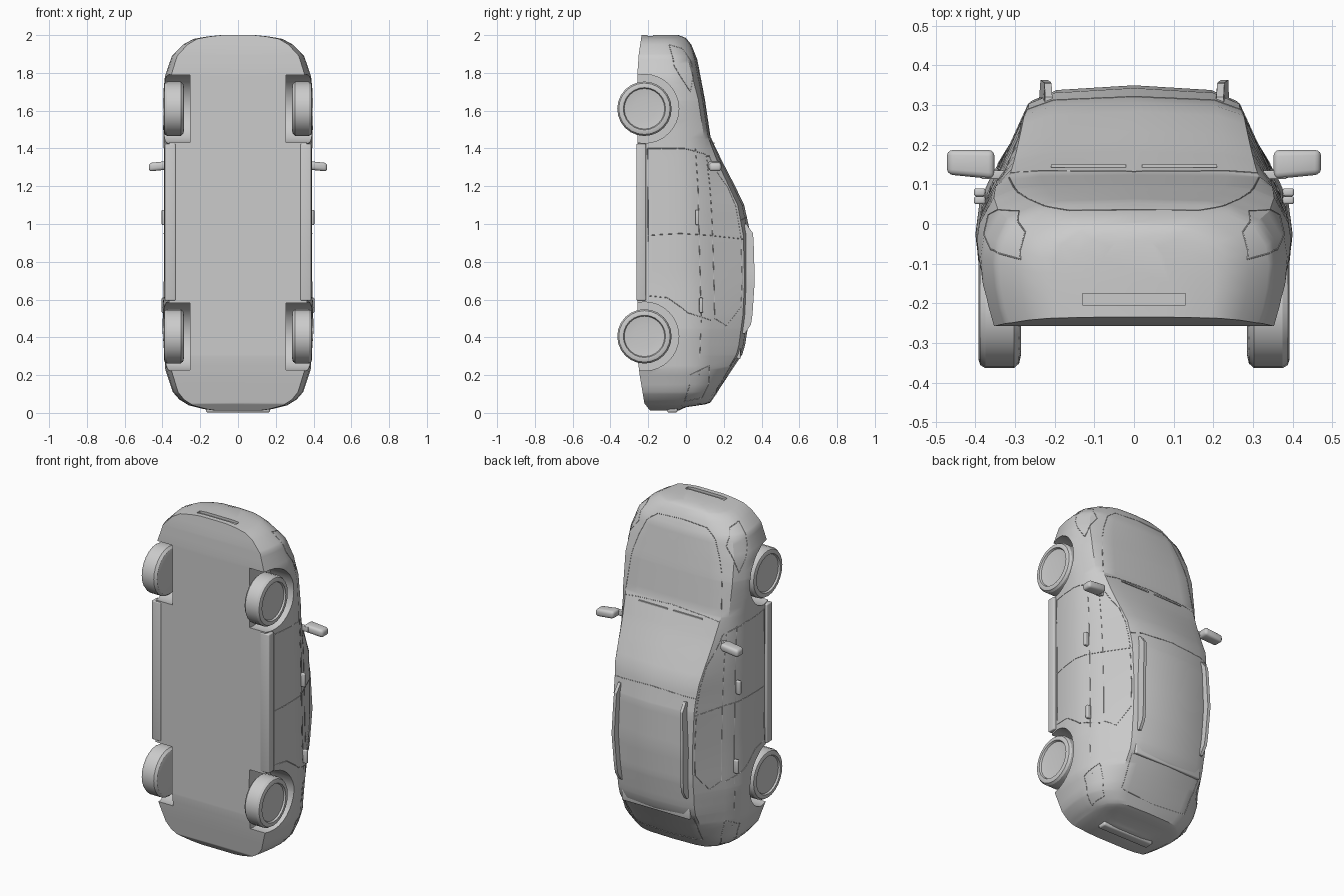
import bpy, bmesh, math
from mathutils import Vector, Matrix

cube = bpy.data.objects.get("Cube")
if cube:
    bpy.data.objects.remove(cube, do_unlink=True)

grey = bpy.data.materials.new("plain grey")
grey.use_nodes = True
grey.diffuse_color = (0.6, 0.6, 0.6, 1)
grey.node_tree.nodes["Principled BSDF"].inputs["Base Color"].default_value = (0.6, 0.6, 0.6, 1)


def smooth(ob, angle=30):
    bpy.ops.object.select_all(action='DESELECT')
    ob.select_set(True)
    bpy.context.view_layer.objects.active = ob
    bpy.ops.object.shade_smooth_by_angle(angle=math.radians(angle))


def finish(name, bm):
    bmesh.ops.recalc_face_normals(bm, faces=bm.faces)
    me = bpy.data.meshes.new(name)
    bm.to_mesh(me)
    bm.free()
    me.materials.append(grey)
    ob = bpy.data.objects.new(name, me)
    bpy.context.collection.objects.link(ob)
    smooth(ob)
    return ob


def box(name, lo, hi, bevel=0.0):
    lo, hi = Vector(lo), Vector(hi)
    bm = bmesh.new()
    bmesh.ops.create_cube(bm, size=1)
    for v in bm.verts:
        v.co = (lo + hi) / 2 + Vector(a * b for a, b in zip(v.co, hi - lo))
    if bevel:
        bmesh.ops.bevel(bm, geom=bm.edges[:], offset=bevel, segments=3, profile=.5, affect='EDGES')
    return finish(name, bm)


def lerp(keys, z):
    for (a, va), (b, vb) in zip(keys, keys[1:]):
        if z <= b:
            return va + (vb - va) * max(0, z - a) / (b - a)
    return keys[-1][1]


# Body curves along the length: half width, floor, centre top, belt line
WIDTH = [(.012, .12), (.02, .18), (.04, .26), (.07, .31), (.11, .345), (.23, .385), (.44, .4), (.7, .393),
         (1.4, .393), (1.65, .4), (1.78, .387), (1.89, .35), (1.95, .29), (1.98, .235), (1.993, .16), (2, .09)]
FLOOR = [(.012, -.19), (.05, -.22), (.2, -.245), (.3, -.258), (1.8, -.257), (1.9, -.25), (2, -.235)]
TOP = [(.012, -.04), (.03, 0), (.045, .10), (.055, .13), (.2, .225), (.31, .298), (.36, .313), (.52, .338),
       (.7, .35), (.94, .343), (1.1, .308), (1.2, .26), (1.335, .19), (1.46, .13), (1.66, .10), (1.87, .06),
       (1.95, .028), (1.985, 0), (2, -.04)]
BELT = [(.012, -.08), (.03, -.03), (.05, .07), (.15, .12), (.5, .135), (1.2, .115), (1.46, .095),
        (1.66, .065), (1.87, .01), (1.95, -.03), (1.985, -.05), (2, -.09)]
# Roof edge: share of width, and share of the rise above the belt
EDGE_X = [(0, .8), (.05, .72), (.2, .65), (.4, .635), (.7, .66), (1, .68), (1.2, .73), (1.46, .8), (1.66, .75), (2, .65)]
EDGE_Y = [(0, .7), (.3, .82), (1.1, .82), (1.46, .65), (2, .65)]
LOWER = [(.92, 0), (.955, .15), (.985, .36), (1, .6), (.975, .8), (.885, 1)]


def section(z):
    w, f, t, b = (lerp(k, z) for k in (WIDTH, FLOOR, TOP, BELT))
    ex, ey = w * lerp(EDGE_X, z), b + (t - b) * lerp(EDGE_Y, z)
    pts = [(0, f)] + [(w * a, f + (b - f) * c) for a, c in LOWER]
    pts += [(ex, ey), (ex * .75, t - .3 * (t - ey)), (0, t)]
    return [Vector((x, y, z)) for x, y in pts]


def surf(z, t, side=1):
    s = section(z)
    i = min(int(t), 8)
    p = s[i].lerp(s[i + 1], t - i)
    return Vector((p.x * side, p.y, p.z))


# Body shell lofted through the sections
zs = sorted({k[0] for k in WIDTH + TOP} | {round(i * .05, 3) for i in range(1, 40)})
bm = bmesh.new()
rings = []
for z in zs:
    s = section(z)
    s += [Vector((-p.x, p.y, p.z)) for p in s[-2:0:-1]]
    rings.append([bm.verts.new(p) for p in s])
n = len(rings[0])
for a, b in zip(rings, rings[1:]):
    for i in range(n):
        j = (i + 1) % n
        bm.faces.new((a[i], a[j], b[j], b[i]))
bm.faces.new(rings[0])
bm.faces.new(rings[-1])
body = finish("body", bm)


def cut(cutter):
    mod = body.modifiers.new("cut", 'BOOLEAN')
    mod.operation, mod.solver, mod.object = 'DIFFERENCE', 'EXACT', cutter
    mod.use_hole_tolerant = True
    bpy.context.view_layer.objects.active = body
    bpy.ops.object.modifier_apply(modifier=mod.name)
    bpy.data.objects.remove(cutter, do_unlink=True)


# Wheel arches and wheels
AXLES = {"front": 1.61, "rear": .405}
PROFILE = [(.285, 0), (.285, .11), (.29, .132), (.303, .144), (.375, .144), (.388, .136), (.393, .12),
           (.392, .112), (.382, .107), (.376, .06), (.38, 0)]
for end, zc in AXLES.items():
    for name, side in (("left", 1), ("right", -1)):
        bm = bmesh.new()
        bmesh.ops.create_cone(bm, cap_ends=True, segments=32, radius1=.182, radius2=.182, depth=.25,
                              matrix=Matrix.Translation((side * .38, -.22, zc)) @ Matrix.Rotation(math.pi / 2, 4, 'Y'))
        cut(finish("arch_cutter", bm))
        bm = bmesh.new()
        vs = [bm.verts.new((side * x, r, 0)) for x, r in PROFILE]
        es = [bm.edges.new(p) for p in zip(vs, vs[1:])]
        bmesh.ops.spin(bm, geom=vs + es, axis=(1, 0, 0), cent=(0, 0, 0), angle=2 * math.pi, steps=24)
        bmesh.ops.remove_doubles(bm, verts=bm.verts, dist=1e-4)
        bmesh.ops.translate(bm, verts=bm.verts, vec=(0, -.22, zc))
        finish(f"{end}_{name}_wheel", bm)

# Lower grille slot in the nose
cut(box("slot_cutter", (-.13, -.205, 1.985), (.13, -.175, 2.1)))
smooth(body)


# Fine raised lines along the surface for panel and window edges
def seam(name, path, r=.0018):
    for label, side in (("left", 1), ("right", -1)):
        pts = []
        for (z0, t0), (z1, t1) in zip(path, path[1:]):
            pts += [surf(z0 + (z1 - z0) * k / 12, t0 + (t1 - t0) * k / 12, side) for k in range(12)]
        pts.append(surf(*path[-1], side))
        cu = bpy.data.curves.new(name, 'CURVE')
        cu.dimensions, cu.bevel_depth, cu.bevel_resolution = '3D', r, 0
        sp = cu.splines.new('POLY')
        sp.points.add(len(pts) - 1)
        for q, p in zip(sp.points, pts):
            q.co = (*p, 1)
        cu.materials.append(grey)
        bpy.context.collection.objects.link(bpy.data.objects.new(f"{label}_{name}", cu))


seam("front_door_edge", [(1.4, 2), (1.4, 4.5), (1.37, 6)])
seam("middle_door_edge", [(.94, 2), (.95, 4), (.94, 6), (.92, 7)])
seam("rear_door_edge", [(.62, 2), (.61, 3.2), (.53, 4.4), (.49, 6)])
seam("door_bottom_edge", [(.62, 2), (1.4, 2)])
seam("shoulder_line", [(.2, 5.3), (1.4, 5.3)])
seam("side_window_edge", [(1.36, 6.1), (.5, 6.1), (.46, 6.5), (.56, 6.93), (1.2, 6.93), (1.36, 6.4), (1.36, 6.1)])
seam("windscreen_top_edge", [(1.02, 7), (1.04, 9)])
seam("windscreen_base_edge", [(1.43, 7), (1.455, 9)])
seam("rear_window_edge", [(.29, 9), (.29, 7.3), (.12, 7.3), (.1, 9)])
seam("bonnet_edge", [(1.46, 7), (1.7, 7), (1.87, 7.3), (1.92, 8), (1.93, 9)])
seam("headlamp_edge", [(1.7, 5.5), (1.84, 4.5), (1.95, 4.6), (1.93, 6), (1.84, 6.5), (1.7, 5.5)])
seam("tail_lamp_edge", [(.06, 4.6), (.2, 4.6), (.25, 6), (.08, 6), (.06, 4.6)])

# Paired parts: sills, mirrors, handles, wipers, roof rails
for name, s in (("left", 1), ("right", -1)):
    def pair(part, x0, x1, y0, y1, z0, z1, bevel=0.0):
        return box(f"{name}_{part}", (min(s * x0, s * x1), y0, z0), (max(s * x0, s * x1), y1, z1), bevel)

    pair("sill", .33, .388, -.262, -.212, .595, 1.425, .006)
    pair("mirror_arm", .325, .385, .113, .135, 1.295, 1.325, .004)
    mirror = pair("mirror", .352, .472, .113, .187, 1.29, 1.335, .016)
    for v in mirror.data.vertices:
        k = (abs(v.co.x) - .352) / .12
        v.co.z -= .012 * k
        v.co.y += .012 * k * (1 - (v.co.y - .113) / .074)
    for zc, y in ((1.035, .06), (.57, .08)):
        pair("door_handle", .375, .404, y - .01, y + .01, zc - .04, zc + .04, .006)
    pair("wiper", .02, .21, .143, .150, 1.424, 1.432)

    # Roof rail swept along the roof
    bm = bmesh.new()
    loops = []
    for k in range(13):
        z = .42 + .58 * k / 12
        y = lerp(TOP, z) - .022
        h = .036 if 0 < k < 12 else .012
        x = s * (.222 - .012 * abs(k - 6) / 6 + .006)
        loops.append([bm.verts.new((x + a, y + b, z)) for a, b in
                      ((-.012, -.02), (.012, -.02), (.01, h), (-.008, h))])
    for a, b in zip(loops, loops[1:]):
        for i in range(4):
            bm.faces.new((a[i], a[(i + 1) % 4], b[(i + 1) % 4], b[i]))
    bm.faces.new(loops[0])
    bm.faces.new(loops[-1])
    finish(f"{name}_roof_rail", bm)

# Rear spoiler and bumper
spoiler = box("rear_spoiler", (-.225, .288, .285), (.225, .308, .36), .006)
for v in spoiler.data.vertices:
    v.co.y -= .02 * (v.co.x / .225) ** 2
box("rear_bumper_step", (-.17, -.10, .002), (.17, -.045, .05), .01)
